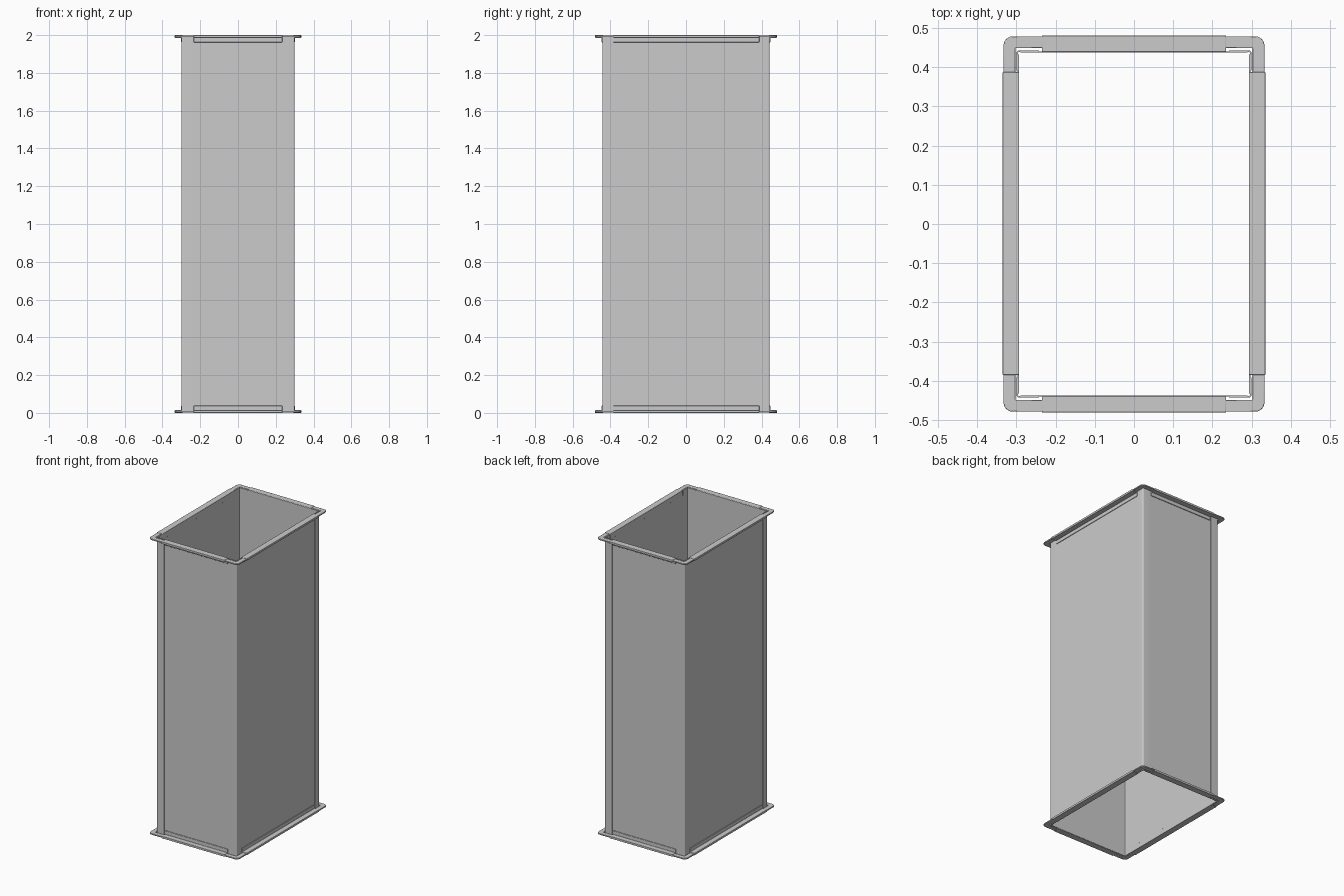
import bpy, bmesh, math
from mathutils import Vector

if "Cube" in bpy.data.objects:
    bpy.data.objects.remove(bpy.data.objects["Cube"])

HX, HY, HZ = 0.30, 0.443, 1.0   # half sizes of the duct body and its height
T = 0.004                       # sheet thickness


def prism(name, outline, to_world, lo, hi, mirror, bevel=0.0):
    """Extrude a 2D outline from lo to hi about the model centre, then mirror it."""
    bm = bmesh.new()
    rings = [[bm.verts.new(to_world(a, b, h)) for a, b in outline] for h in (lo, hi)]
    n = len(outline)
    bm.faces.new(rings[0])
    bm.faces.new(rings[1])
    for i in range(n):
        j = (i + 1) % n
        bm.faces.new((rings[0][i], rings[0][j], rings[1][j], rings[1][i]))
    bmesh.ops.recalc_face_normals(bm, faces=bm.faces)
    mesh = bpy.data.meshes.new(name)
    bm.to_mesh(mesh)
    bm.free()
    ob = bpy.data.objects.new(name, mesh)
    ob.location = (0, 0, HZ)
    bpy.context.collection.objects.link(ob)
    if bevel:
        b = ob.modifiers.new("soft_edges", "BEVEL")
        b.width, b.segments = bevel, 2
    m = ob.modifiers.new("mirror", "MIRROR")
    m.use_axis = [c in mirror for c in "xyz"]
    m.use_mirror_merge = False
    bpy.context.view_layer.objects.active = ob
    ob.select_set(True)
    bpy.ops.object.shade_smooth_by_angle(angle=math.radians(35))
    ob.select_set(False)
    return ob


def angle_outline(x, y, end_x, end_y, width, radius):
    """L-shaped plan with a rounded outer corner at (x, y)."""
    def arc(r, inset):
        cx, cy = x - inset - r, y - inset - r
        return [(cx + r * math.cos(a), cy + r * math.sin(a))
                for a in (math.radians(15 * i) for i in range(7))]
    outer = [(x, end_y)] + arc(radius, 0) + [(end_x, y)]
    if radius > width:
        inner = arc(radius - width, width)[::-1]
    else:
        inner = [(x - width, y - width)]
    return outer + [(end_x, y - width)] + inner + [(x - width, end_y)]


flat = lambda a, b, h: Vector((a, b, h))
along_y = lambda a, b, h: Vector((HX + a, h, b))
along_x = lambda a, b, h: Vector((h, HY + a, b))

# Recessed wall panels
side = [(-0.006, -HZ + 0.002), (-0.003, -HZ + 0.002),
        (-0.003, HZ - 0.002), (-0.006, HZ - 0.002)]
prism("side_panels", side, along_y, -HY + 0.01, HY - 0.01, "x")
prism("end_panels", side, along_x, -HX + 0.01, HX - 0.01, "y")

# Corner angle posts
prism("corner_posts", angle_outline(HX, HY, 0.242, 0.392, T, 0.008),
      flat, -HZ + 0.002, HZ - 0.002, "xy")

# Flat corner brackets of the flanges
prism("corner_brackets", angle_outline(0.333, 0.479, 0.215, 0.37, 0.030, 0.024),
      flat, HZ - 0.011, HZ - 0.002, "xyz", 0.002)

# Flange rails: folded lip plus a leg against the wall
rail = [(-0.007, HZ), (0.035, HZ), (0.035, HZ - 0.014), (0.001, HZ - 0.014),
        (0.001, HZ - 0.038), (-0.004, HZ - 0.038), (-0.007, HZ - 0.034)]
prism("side_rails", rail, along_y, -0.385, 0.388, "xz", 0.0015)
prism("end_rails", [(a + 0.003, b) for a, b in rail], along_x, -0.235, 0.235, "yz", 0.0015)
